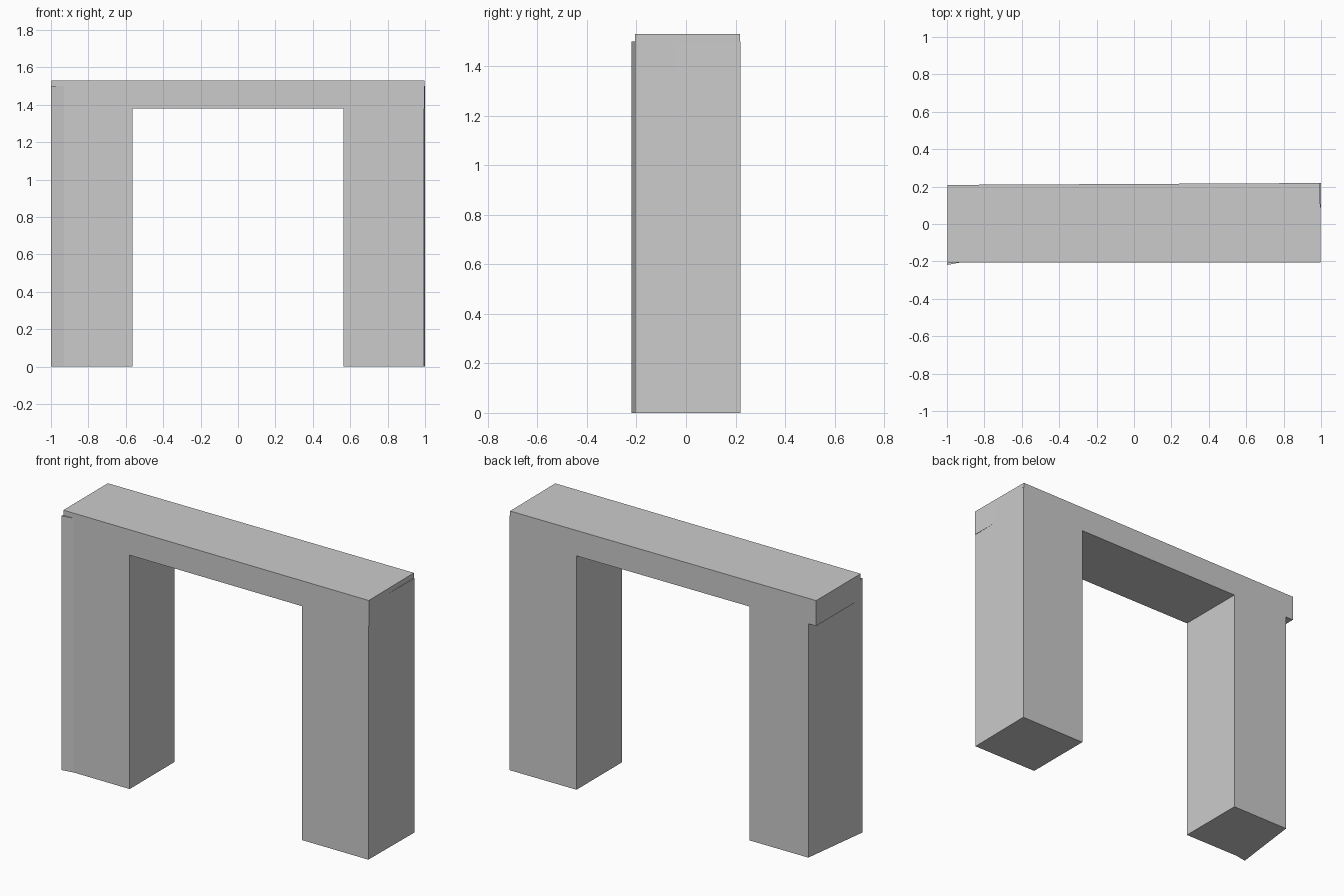
import bpy, bmesh

if "Cube" in bpy.data.objects:
    bpy.data.objects.remove(bpy.data.objects["Cube"])


def prism(name, outline, z0, z1):
    """Extrude a counter-clockwise plan outline from z0 up to z1."""
    bm = bmesh.new()
    base = bm.faces.new([bm.verts.new((x, y, z0)) for x, y in outline])
    top = bmesh.ops.extrude_face_region(bm, geom=[base])["geom"]
    verts = [g for g in top if isinstance(g, bmesh.types.BMVert)]
    bmesh.ops.translate(bm, verts=verts, vec=(0, 0, z1 - z0))
    bmesh.ops.recalc_face_normals(bm, faces=bm.faces)
    mesh = bpy.data.meshes.new(name)
    bm.to_mesh(mesh)
    bm.free()
    obj = bpy.data.objects.new(name, mesh)
    bpy.context.collection.objects.link(obj)
    return obj


FRONT = -0.206


def back(x):
    # back side runs slightly out of square
    return 0.214 + 0.005 * x


# Top beam spanning both legs
prism("lintel", [(-0.996, FRONT), (0.998, FRONT),
                 (0.995, back(0.995)), (-0.996, back(-0.996))], 1.38, 1.53)

# Left leg: front corner flares out, outer back corner is set in under the beam
prism("left_leg", [(-1.0, -0.219), (-0.93, FRONT), (-0.563, FRONT),
                   (-0.563, back(-0.563)), (-0.945, back(-0.945))], 0, 1.5)

# Right leg: outer face leans out slightly towards the back
prism("right_leg", [(0.563, FRONT), (0.995, FRONT),
                    (1.0, back(1.0)), (0.563, back(0.563))], 0, 1.5)
